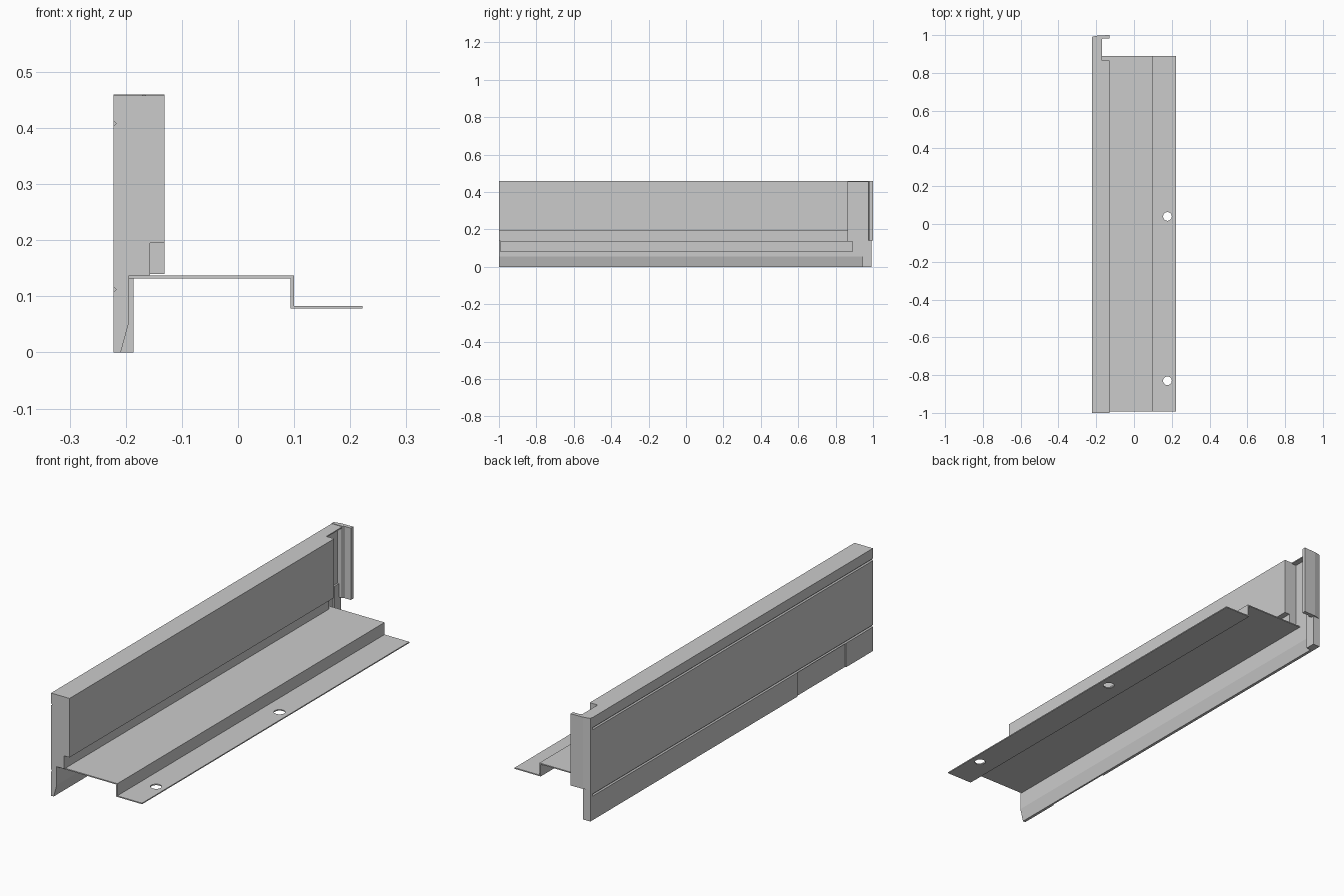
import bpy
import bmesh

if "Cube" in bpy.data.objects:
    bpy.data.objects.remove(bpy.data.objects["Cube"])


def extrude(name, pts, lo, hi, axis):
    """Prism from an outline: axis 'y' uses (x, z) points, axis 'z' uses (x, y)."""
    bm = bmesh.new()
    place = (lambda a, b: (a, lo, b)) if axis == 'y' else (lambda a, b: (a, b, lo))
    face = bm.faces.new([bm.verts.new(place(a, b)) for a, b in pts])
    new = bmesh.ops.extrude_face_region(bm, geom=[face])['geom']
    step = (0, hi - lo, 0) if axis == 'y' else (0, 0, hi - lo)
    bmesh.ops.translate(bm, vec=step, verts=[v for v in new if isinstance(v, bmesh.types.BMVert)])
    bmesh.ops.recalc_face_normals(bm, faces=bm.faces[:])
    mesh = bpy.data.meshes.new(name)
    bm.to_mesh(mesh)
    bm.free()
    obj = bpy.data.objects.new(name, mesh)
    bpy.context.collection.objects.link(obj)
    return obj


def box(name, x0, x1, y0, y1, z0, z1):
    return extrude(name, [(x0, y0), (x1, y0), (x1, y1), (x0, y1)], z0, z1, 'z')


def cut(target, cutter):
    """Subtract the cutter, bake the result and discard the cutter."""
    cutter.hide_render = True
    mod = target.modifiers.new('cut', 'BOOLEAN')
    mod.operation = 'DIFFERENCE'
    mod.solver = 'EXACT'
    mod.object = cutter
    bpy.context.view_layer.objects.active = target
    bpy.ops.object.modifier_apply(modifier=mod.name)
    bpy.data.objects.remove(cutter)


BACK, FRONT = -0.222, -0.131


def groove(z):
    return [(BACK, z + 0.005), (BACK + 0.005, z), (BACK, z - 0.005)]


# Long upright panel with two V grooves along its back
panel = extrude('panel', [
    (BACK, 0), (-0.209, 0), (-0.194, 0.055), (-0.194, 0.137),
    (-0.157, 0.137), (-0.157, 0.195), (FRONT, 0.195), (FRONT, 0.458),
    (BACK, 0.458)] + groove(0.408) + groove(0.112), -1, 0.977, 'y')

# Notch behind the end cap, leaving a thin lip at the top
cut(panel, box('notch_cutter', -0.17, 0, 0.865, 1.1, 0.1, 0.5))
cut(panel, box('undercut_cutter', -0.194, 0, 0.865, 1.1, 0.1, 0.453))

# Shallow recess low on the back
cut(panel, box('recess_cutter', -0.3, BACK + 0.005, -0.81, -0.47, -0.1, 0.107))

# End cap: narrow lower part, wide upper flange, inner block
extrude('end_cap_lower', [(BACK, 0.977), (-0.186, 0.977), (-0.186, 0.991),
                          (BACK, 0.991)], 0, 0.14, 'z')
extrude('end_cap_flange', [(BACK, 0.977), (-0.17, 0.977), (-0.165, 0.982), (FRONT, 0.982),
                           (FRONT, 1.0), (-0.19, 0.998), (BACK, 0.991)], 0.14, 0.46, 'z')
box('end_cap_block', -0.212, -0.186, 0.945, 0.98, 0.0, 0.2)

# Stepped mounting plate with two screw holes
plate = extrude('mounting_plate', [
    (-0.196, 0.132), (0.094, 0.132), (0.094, 0.078), (0.222, 0.078),
    (0.222, 0.083), (0.1, 0.083), (0.1, 0.137), (-0.196, 0.137)], -0.993, 0.89, 'y')
for y in (0.04, -0.83):
    bpy.ops.mesh.primitive_cylinder_add(vertices=32, radius=0.023, depth=0.04,
                                        location=(0.177, y, 0.08))
    cut(plate, bpy.context.object)
